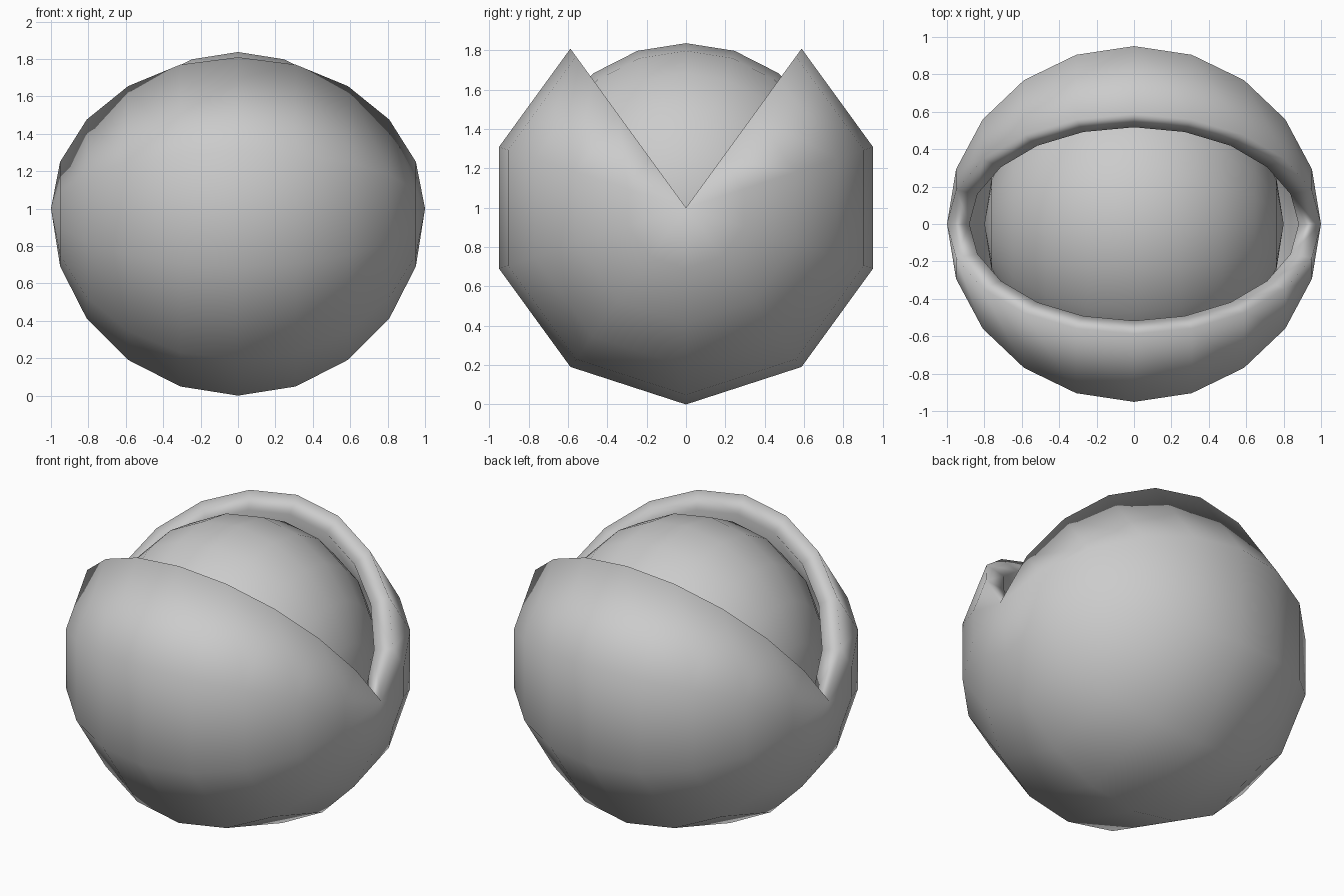
import bpy, bmesh, math

cube = bpy.data.objects.get("Cube")
if cube:
    bpy.data.objects.remove(cube, do_unlink=True)

grey = bpy.data.materials.new("plain_grey")
grey.use_nodes = True
grey.diffuse_color = (0.6, 0.6, 0.6, 1)
grey.node_tree.nodes["Principled BSDF"].inputs["Base Color"].default_value = (0.6, 0.6, 0.6, 1)

RINGS = 10


def add_wall(bm, radius, segments, gap):
    """Sphere wall with its poles on the x axis, leaving `gap` segments open each side of the top.
    Returns the meridians, each a list of vertices from pole to pole."""
    left = bm.verts.new((radius, 0, 0))
    right = bm.verts.new((-radius, 0, 0))
    meridians = []
    last = segments - gap if gap else segments - 1
    for j in range(gap, last + 1):
        a = 2 * math.pi * j / segments
        row = [left]
        for k in range(1, RINGS):
            t = math.pi * k / RINGS
            r = radius * math.sin(t)
            row.append(bm.verts.new((radius * math.cos(t), r * math.sin(a), r * math.cos(a))))
        meridians.append(row + [right])
    pairs = list(zip(meridians, meridians[1:]))
    if not gap:
        pairs.append((meridians[-1], meridians[0]))
    for m, n in pairs:
        join(bm, m, n)
    return meridians


def join(bm, m, n):
    """Faces between two vertex rows, with triangles where the rows share a pole."""
    for k in range(len(m) - 1):
        corners = list(dict.fromkeys((m[k], m[k + 1], n[k + 1], n[k])))
        bm.faces.new(corners)


def finish(bm, name, z):
    bmesh.ops.recalc_face_normals(bm, faces=bm.faces[:])
    for f in bm.faces:
        f.smooth = True
    mesh = bpy.data.meshes.new(name)
    bm.to_mesh(mesh)
    bm.free()
    mesh.materials.append(grey)
    ob = bpy.data.objects.new(name, mesh)
    ob.location.z = z
    bpy.context.collection.objects.link(ob)


# Thick outer shell, open in a wedge along the top
bm = bmesh.new()
outer = add_wall(bm, 1.0, 10, 1)
inner = add_wall(bm, 0.88, 10, 1)
for side in (0, -1):
    join(bm, outer[side], inner[side])
finish(bm, "outer_shell", 1.0)

# Ball resting inside the shell
bm = bmesh.new()
add_wall(bm, 0.8, 20, 0)
finish(bm, "inner_ball", 1.037)
